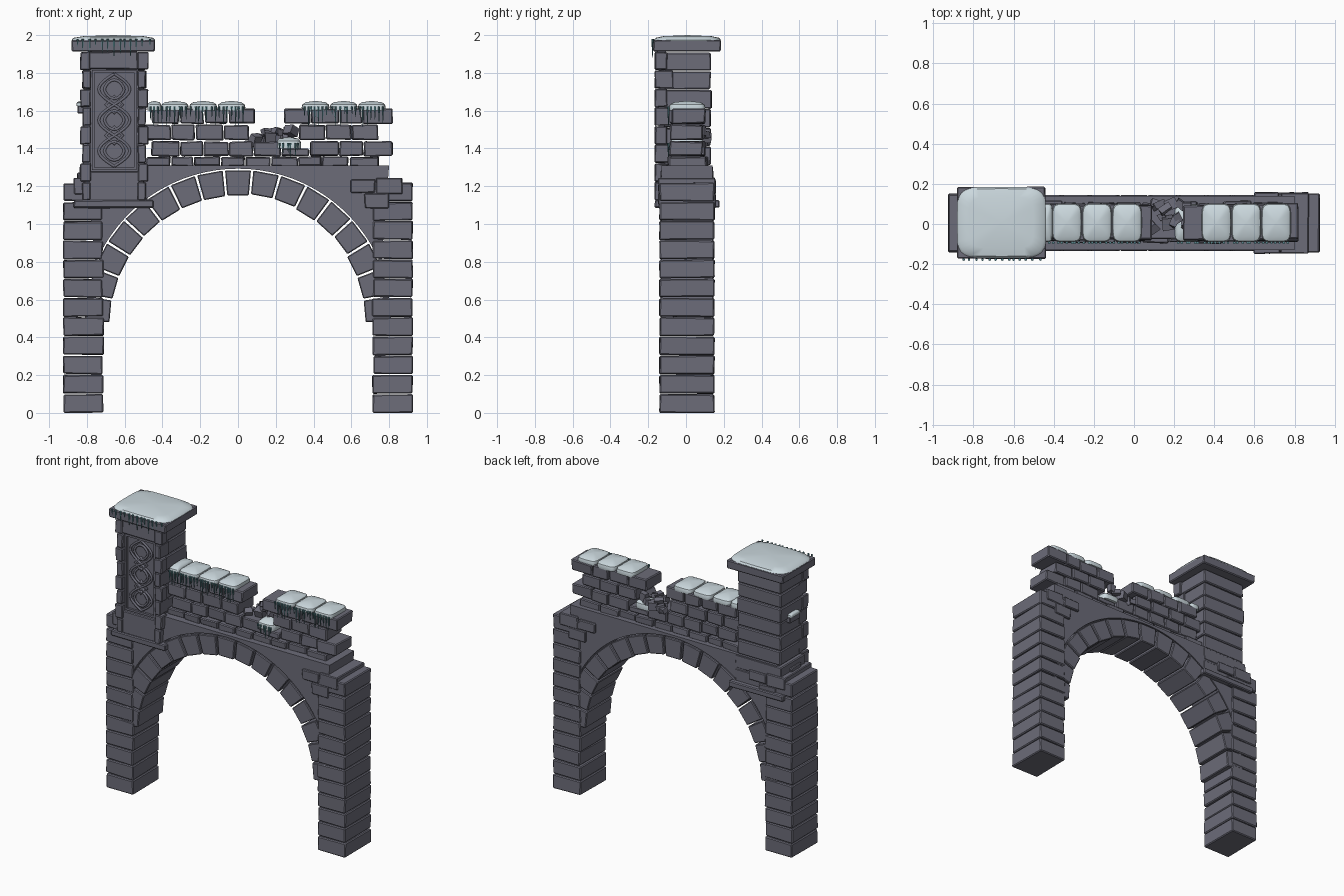
import bpy, bmesh, math, random
from mathutils import Vector, Matrix

random.seed(7)
if "Cube" in bpy.data.objects:
    bpy.data.objects.remove(bpy.data.objects["Cube"], do_unlink=True)


def material(name, rgb):
    m = bpy.data.materials.new(name)
    m.use_nodes = True
    m.diffuse_color = (*rgb, 1)
    m.node_tree.nodes["Principled BSDF"].inputs["Base Color"].default_value = (*rgb, 1)
    return m


STONE = material("grey stone", (0.15, 0.15, 0.19))
SNOW = material("pale snow", (0.60, 0.69, 0.73))
ICE = material("teal ice", (0.10, 0.24, 0.27))


def finish(bm, name, mat, bevel=0.0, smooth=False):
    bmesh.ops.recalc_face_normals(bm, faces=bm.faces[:])
    me = bpy.data.meshes.new(name)
    bm.to_mesh(me)
    bm.free()
    me.materials.append(mat)
    ob = bpy.data.objects.new(name, me)
    bpy.context.collection.objects.link(ob)
    if bevel:
        b = ob.modifiers.new("worn edges", 'BEVEL')
        b.width, b.segments = bevel, 1
    if smooth:
        bpy.ops.object.select_all(action='DESELECT')
        ob.select_set(True)
        bpy.context.view_layer.objects.active = ob
        bpy.ops.object.shade_smooth_by_angle(angle=math.radians(40))
    return ob


def block(bm, x, y, z, jitter=0.003, turn=None):
    """Roughly cut stone between the given x, y and z limits."""
    vs = bmesh.ops.create_cube(bm, size=1)["verts"]
    mid = Vector([(a + b) / 2 for a, b in (x, y, z)])
    for v in vs:
        v.co = Vector([v.co[i] * (r[1] - r[0]) + random.uniform(-jitter, jitter)
                       for i, r in enumerate((x, y, z))])
        if turn:
            v.co = turn @ v.co
        v.co += mid


# Two piers of stacked courses
for name, s in (("left_pier", 1), ("right_pier", -1)):
    bm = bmesh.new()
    n, step = 12, 1.22 / 12
    for i in range(n):
        a, b = sorted((s * (0.715 + random.uniform(-.004, .004)), s * 0.925))
        block(bm, (a, b), (-0.14, 0.15), (i * step + 0.002, (i + 1) * step - 0.003))
    finish(bm, name, STONE, 0.006)

# Ring of wedge stones
CZ, R0, R1 = 0.475, 0.68, 0.812


def arc(r, deg):
    a = math.radians(deg)
    return r * math.cos(a), CZ + r * math.sin(a)


bm = bmesh.new()
count = 17
for i in range(count):
    mid = 90 + (i - count // 2) * 180 / count
    half = 90 / count - 0.45
    r0 = R0 + random.uniform(-.006, .006)
    quad = [arc(r0, mid - half), arc(R1, mid - half), arc(R1, mid + half), arc(r0, mid + half)]
    f = bm.faces.new([bm.verts.new((x, -0.135, z)) for x, z in quad])
    ext = bmesh.ops.extrude_face_region(bm, geom=[f])["geom"]
    bmesh.ops.translate(bm, vec=(0, 0.28, 0), verts=[g for g in ext if isinstance(g, bmesh.types.BMVert)])
finish(bm, "arch_stones", STONE, 0.005)

# Wall filling above the arch
bm = bmesh.new()
pts = [arc(R1 + 0.006, 22 + 136 * i / 32) for i in range(33)]
lower = [bm.verts.new((x, -0.13, z)) for x, z in pts]
upper = [bm.verts.new((0.80 * (1 - i / 16), -0.13, 1.31)) for i in range(33)]
faces = [bm.faces.new((lower[i], lower[i + 1], upper[i + 1], upper[i])) for i in range(32)]
ext = bmesh.ops.extrude_face_region(bm, geom=faces)["geom"]
bmesh.ops.translate(bm, vec=(0, 0.27, 0), verts=[g for g in ext if isinstance(g, bmesh.types.BMVert)])
finish(bm, "spandrel_wall", STONE)

# Corner stones where the wall meets the piers
bm = bmesh.new()
for s in (1, -1):
    for a, b, z in ((0.73, 0.87, (1.16, 1.245)), (0.595, 0.725, (1.165, 1.235)), (0.67, 0.80, (1.085, 1.16))):
        block(bm, sorted((s * a, s * b)), (-0.147, 0.157), z)
finish(bm, "corner_stones", STONE, 0.005)


# Broken parapet in running bond
def row(bm, x0, x1, z0, z1, y=(-0.08, 0.095)):
    x = x0
    while x < x1 - 0.01:
        w = random.uniform(0.12, 0.16)
        end = x1 if x1 - x - w < 0.07 else x + w
        d = random.uniform(-.008, .008)
        block(bm, (x + 0.003, end - 0.003), (y[0] + d, y[1] + d), (z0, z1), 0.004)
        x = end


bm = bmesh.new()
row(bm, -0.49, 0.75, 1.305, 1.355, (-0.09, 0.11))
row(bm, -0.46, 0.23, 1.36, 1.437)
row(bm, 0.38, 0.82, 1.36, 1.437)
row(bm, 0.23, 0.38, 1.36, 1.40)
row(bm, -0.49, 0.06, 1.445, 1.525)
row(bm, 0.32, 0.745, 1.445, 1.525)
row(bm, -0.46, 0.09, 1.532, 1.61)
row(bm, 0.24, 0.82, 1.532, 1.61)
finish(bm, "parapet_bricks", STONE, 0.006)

# Loose rubble in the gap
bm = bmesh.new()
for i in range(13):
    c = (0.09 + 0.016 * i, random.uniform(-0.03, 0.11), 1.445 + random.uniform(0, 0.05) * (i > 3))
    h = [random.uniform(0.014, 0.03) for _ in range(3)]
    spin = Matrix.Rotation(random.uniform(0, 3), 3, 'Z') @ Matrix.Rotation(random.uniform(-.5, .5), 3, 'X')
    block(bm, *[(c[k] - h[k], c[k] + h[k]) for k in range(3)], 0.004, spin)
finish(bm, "rubble", STONE)

# Tower body, base ledge and cap
TX = -0.655
bm = bmesh.new()
for i in range(8):
    z = 1.11 + 0.1 * i
    wide = 0.012 if i < 2 else random.uniform(-.004, .004)
    block(bm, (-0.825 - wide, -0.49 + wide), (-0.115, 0.132 + wide), (z + 0.002, z + 0.098))
block(bm, (-0.87, -0.45), (-0.165, 0.178), (1.085, 1.125))
block(bm, (-0.88, -0.44), (-0.172, 0.185), (1.915, 1.975))
finish(bm, "tower_body", STONE, 0.006)

# Tower front frame with staggered edge stones
bm = bmesh.new()
block(bm, (-0.81, -0.50), (-0.155, -0.10), (1.125, 1.28))
block(bm, (-0.79, -0.53), (-0.155, -0.10), (1.82, 1.912))
for s in (1, -1):
    for i in range(8):
        z, out = 1.125 + i * 0.0985, 0.18 if i % 2 else 0.168
        block(bm, sorted((TX + s * 0.125, TX + s * out)), (-0.165, -0.07 - 0.03 * (i % 2)), (z + .002, z + .096))
# Stones standing out at the side
block(bm, (-0.85, -0.80), (-0.05, 0.06), (1.585, 1.63))
block(bm, (-0.85, -0.80), (-0.06, 0.05), (1.20, 1.27))
finish(bm, "tower_frame", STONE, 0.005)

# Carved panel with thin border
bm = bmesh.new()
block(bm, (TX - 0.125, TX + 0.125), (-0.13, -0.10), (1.28, 1.82), 0)
for s in (1, -1):
    block(bm, (TX + s * 0.111 - .007, TX + s * 0.111 + .007), (-0.145, -0.12), (1.285, 1.815), 0)
for z in (1.292, 1.808):
    block(bm, (TX - 0.11, TX + 0.11), (-0.145, -0.12), (z - .007, z + .007), 0)
finish(bm, "carved_panel", STONE)

# Interlaced knot of crossing strands and lozenges
cu = bpy.data.curves.new("knot_relief", 'CURVE')
cu.dimensions = '3D'
cu.bevel_depth, cu.bevel_resolution = 0.008, 1


def strand(points, closed=False):
    sp = cu.splines.new('POLY')
    sp.points.add(len(points) - 1)
    for p, (x, z) in zip(sp.points, points):
        p.co = (TX + x, -0.134, z, 1)
    sp.use_cyclic_u = closed


for s in (1, -1):
    strand([(s * 0.082 * math.sin(math.pi * i / 12), 1.305 + 0.49 * i / 36) for i in range(37)])
for k in range(3):
    zc = 1.387 + 0.163 * k
    loop = [math.tau * i / 16 for i in range(16)]
    strand([(0.052 * math.cos(a), zc + 0.05 * math.sin(a) * abs(math.sin(a)) ** 0.4) for a in loop], True)
    if k < 2:
        strand([(0.045 * math.cos(a), zc + 0.0815 + 0.045 * math.sin(a)) for a in loop[::4]], True)
knot = bpy.data.objects.new("knot_relief", cu)
bpy.context.collection.objects.link(knot)
cu.materials.append(STONE)
bpy.ops.object.select_all(action='DESELECT')
knot.select_set(True)
bpy.context.view_layer.objects.active = knot
bpy.ops.object.convert(target='MESH')


# Domed snow pillows
def snow(name, x, y, z):
    bm = bmesh.new()
    n, rings = 28, []
    cx, cy, hx, hy = (x[0] + x[1]) / 2, (y[0] + y[1]) / 2, (x[1] - x[0]) / 2, (y[1] - y[0]) / 2
    for scale, level in ((0.97, 0), (1, 0.3), (0.95, 0.62), (0.72, 0.85)):
        ring = []
        for i in range(n):
            c, s = math.cos(math.tau * i / n), math.sin(math.tau * i / n)
            px, py = (math.copysign(abs(v) ** 0.4, v) * scale for v in (c, s))
            ring.append(bm.verts.new((cx + hx * px, cy + hy * py, z[0] + (z[1] - z[0]) * level)))
        rings.append(ring)
    bm.faces.new(rings[0])
    for a, b in zip(rings, rings[1:]):
        for i in range(n):
            bm.faces.new((a[i], a[(i + 1) % n], b[(i + 1) % n], b[i]))
    top = bm.verts.new((cx, cy, z[1]))
    for i in range(n):
        bm.faces.new((rings[-1][i], rings[-1][(i + 1) % n], top))
    finish(bm, name, SNOW, smooth=True)


snow("cap_snow", (-0.882, -0.438), (-0.17, 0.185), (1.962, 2.0))
snow("gap_snow", (0.20, 0.335), (-0.09, 0.10), (1.40, 1.462))
snow("side_snow", (-0.855, -0.82), (-0.05, 0.06), (1.625, 1.65))
wall_snow = [(-0.48, -0.405)] + [(a, a + 0.147) for a in (-0.408, -0.258, -0.108, 0.337, 0.486, 0.635)]
for i, span in enumerate(wall_snow):
    snow("parapet_snow_%d" % (i + 1), span, (-0.09, 0.103), (1.602, 1.652))

# Icicles along the front edges
bm = bmesh.new()


def icicles(x0, x1, y, z, amount, longest):
    for i in range(amount):
        x = x0 + (x1 - x0) * (i + random.uniform(0.2, 0.8)) / amount
        length = longest * random.uniform(0.35, 1)
        place = Matrix.Translation((x, y, z - length / 2)) @ Matrix.Rotation(math.pi, 4, 'X')
        bmesh.ops.create_cone(bm, cap_ends=True, segments=6, radius1=0.007, radius2=0.001,
                              depth=length, matrix=place)


for a, b in wall_snow:
    icicles(a, b, -0.093, 1.622, max(2, int((b - a) * 50)), 0.11)
icicles(0.21, 0.33, -0.093, 1.43, 6, 0.09)
icicles(-0.86, -0.46, -0.177, 1.98, 13, 0.10)
finish(bm, "icicles", ICE)
